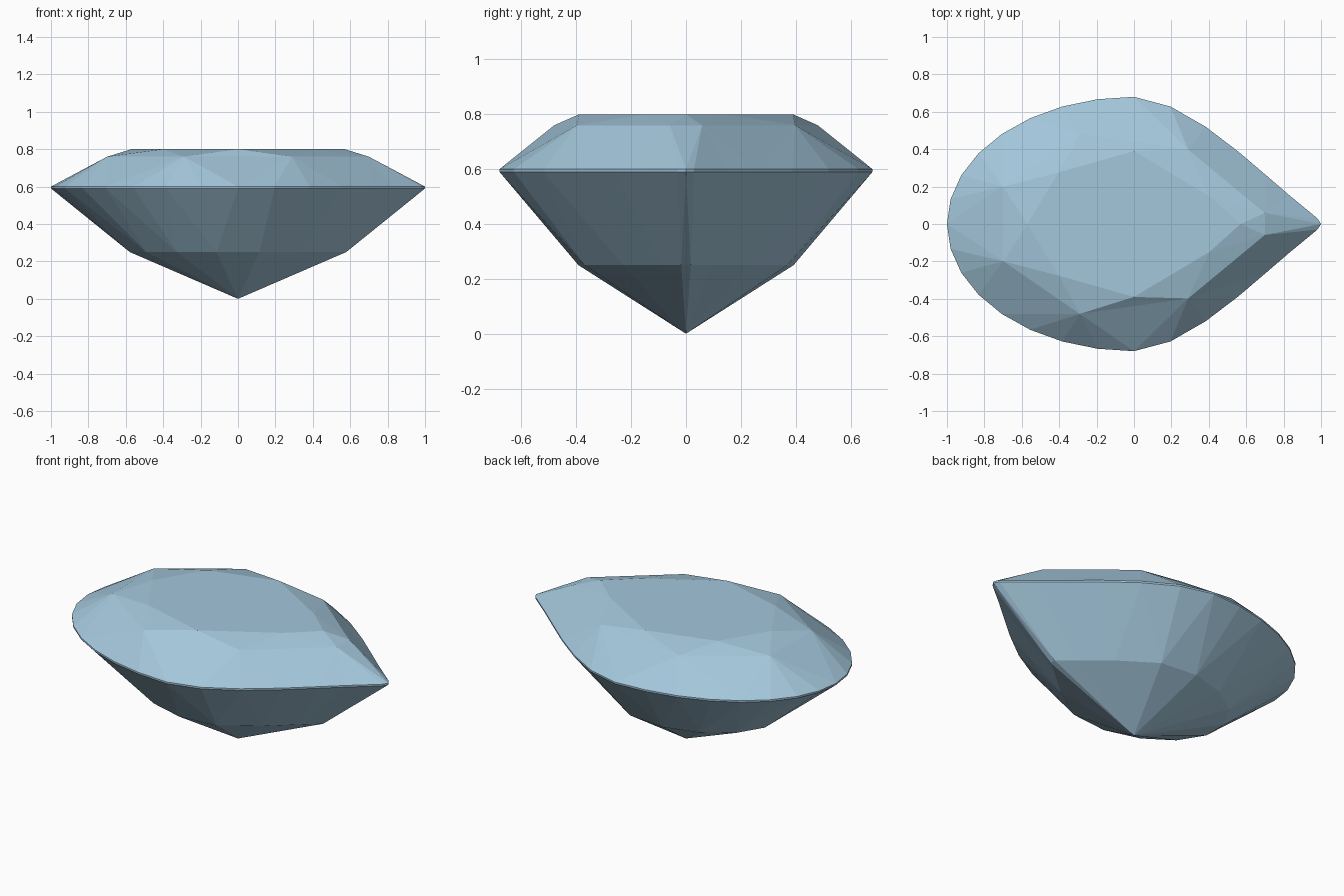
import bpy, bmesh, math

if "Cube" in bpy.data.objects:
    bpy.data.objects.remove(bpy.data.objects["Cube"])

STEP = math.pi / 16          # 32 divisions around the stone


def pear(i, rx, ry, z):
    """Point on a pear outline: round on the left, pointed on the right."""
    c, s = math.cos(i * STEP), math.sin(i * STEP)
    taper = 1 - 0.8 * max(c, 0) ** 1.6
    return (rx * c, ry * s * taper, z)


bm = bmesh.new()


def ring(indices, rx, ry, z):
    return {i % 32: bm.verts.new(pear(i, rx, ry, z)) for i in indices}


table = ring(range(0, 32, 4), 0.57, 0.39, 0.80)
star = ring(range(2, 32, 4), 0.757, 0.52, 0.76)
girdle_top = ring(range(32), 1.0, 0.68, 0.60)
girdle_low = ring(range(32), 1.0, 0.68, 0.59)
pavilion = ring(range(1, 32, 2), 0.59, 0.40, 0.25)
culet = bm.verts.new((0, 0, 0))


def face(*verts):
    bm.faces.new(verts)


# flat table on top
face(*table.values())

# crown: star facets, split kite facets and fans down to the girdle
for k in range(0, 32, 4):
    nxt, mid, prev = (k + 4) % 32, star[k + 2], star[(k - 2) % 32]
    face(table[k], mid, table[nxt])
    face(table[k], prev, mid)
    face(prev, girdle_top[k], mid)
    for j in range(k, k + 4):
        face(mid, girdle_top[j], girdle_top[(j + 1) % 32])

# thin girdle band
for i in range(32):
    j = (i + 1) % 32
    face(girdle_low[i], girdle_low[j], girdle_top[j], girdle_top[i])

# pavilion: girdle facets, then long facets down to the culet
for i in range(1, 32, 2):
    e, n = (i + 1) % 32, (i + 2) % 32
    face(girdle_low[i], pavilion[i], girdle_low[e])
    face(girdle_low[e], pavilion[i], pavilion[n])
    face(girdle_low[e], pavilion[n], girdle_low[n])
    face(pavilion[i], culet, pavilion[n])

bmesh.ops.recalc_face_normals(bm, faces=bm.faces)
mesh = bpy.data.meshes.new("pear_gem")
bm.to_mesh(mesh)
bm.free()

# single pale blue material
blue = bpy.data.materials.new("pale_blue")
blue.diffuse_color = (0.37, 0.57, 0.71, 1)
blue.use_nodes = True
blue.node_tree.nodes["Principled BSDF"].inputs["Base Color"].default_value = blue.diffuse_color
mesh.materials.append(blue)

gem = bpy.data.objects.new("pear_gem", mesh)
bpy.context.collection.objects.link(gem)
